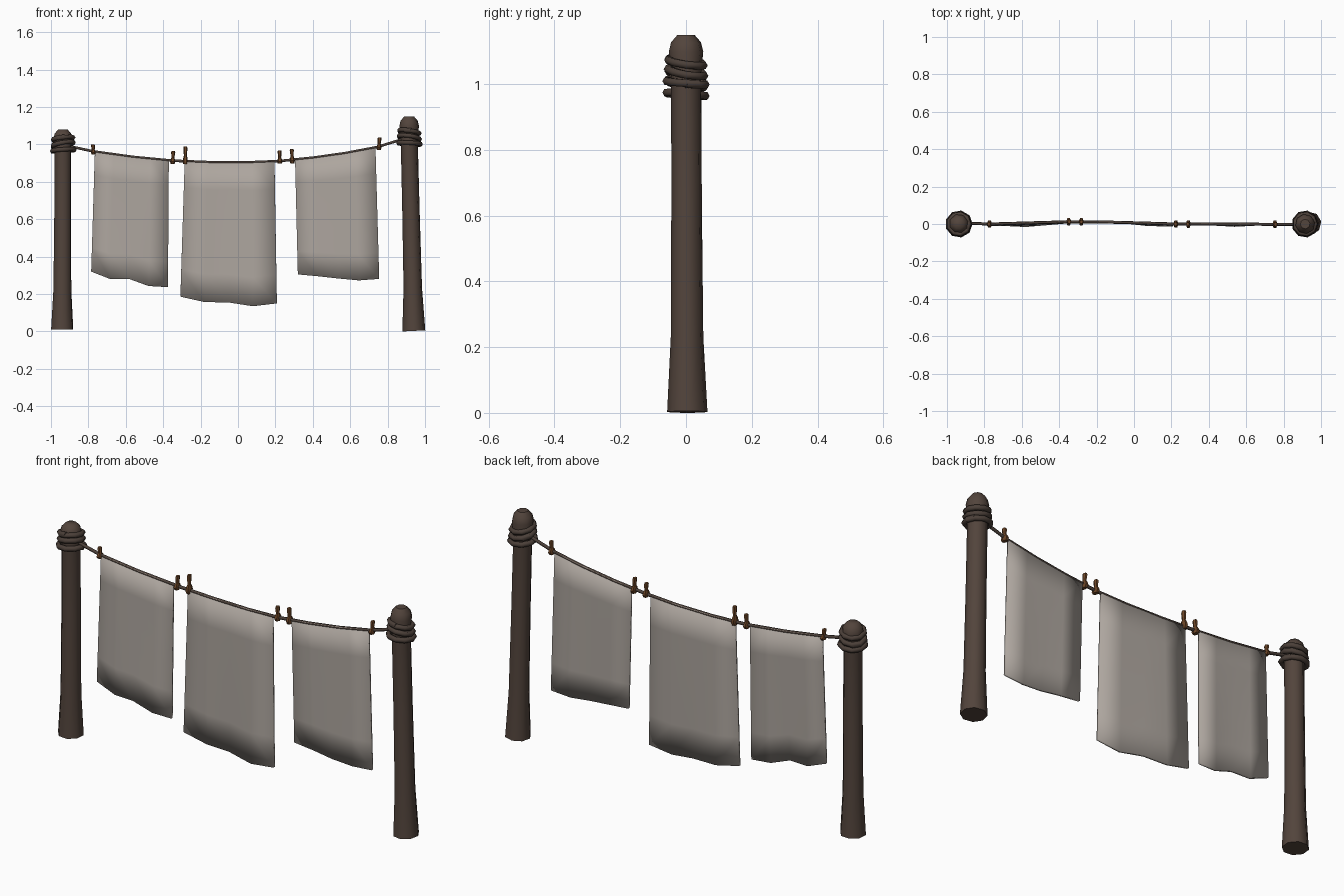
import bpy, bmesh, math
from mathutils import Vector

cube = bpy.data.objects.get("Cube")
if cube:
    bpy.data.objects.remove(cube, do_unlink=True)


def material(name, rgb):
    m = bpy.data.materials.new(name)
    m.use_nodes = True
    m.diffuse_color = (*rgb, 1)
    bsdf = m.node_tree.nodes["Principled BSDF"]
    bsdf.inputs["Base Color"].default_value = (*rgb, 1)
    bsdf.inputs["Roughness"].default_value = 0.9
    return m


WOOD = material("dark_wood", (0.085, 0.058, 0.045))
ROPE = material("rope_brown", (0.07, 0.05, 0.04))
PEG = material("peg_brown", (0.15, 0.06, 0.02))
CLOTH = material("grey_linen", (0.42, 0.38, 0.345))


def finish(name, bm, mat, angle):
    bmesh.ops.recalc_face_normals(bm, faces=bm.faces)
    mesh = bpy.data.meshes.new(name)
    bm.to_mesh(mesh)
    bm.free()
    mesh.materials.append(mat)
    ob = bpy.data.objects.new(name, mesh)
    bpy.context.collection.objects.link(ob)
    bpy.ops.object.select_all(action='DESELECT')
    bpy.context.view_layer.objects.active = ob
    ob.select_set(True)
    bpy.ops.object.shade_smooth_by_angle(angle=math.radians(angle))
    return ob


def skin_rings(bm, rings):
    """Bridge successive vertex rings and cap both ends."""
    loops = [[bm.verts.new(p) for p in ring] for ring in rings]
    n = len(loops[0])
    for a, b in zip(loops, loops[1:]):
        for i in range(n):
            j = (i + 1) % n
            bm.faces.new((a[i], a[j], b[j], b[i]))
    bm.faces.new(loops[0][::-1])
    bm.faces.new(loops[-1])


def lathe(name, profile, sides, mat, turn=0.0, angle=50, base_tilt=0.0):
    """Stack of round sections: (x, y, z, radius x, radius y)."""
    bm = bmesh.new()
    rings = []
    for k, (x, y, z, rx, ry) in enumerate(profile):
        ring = []
        for i in range(sides):
            a = turn + math.tau * i / sides
            dz = base_tilt * math.cos(a) if k == 0 else 0
            ring.append((x + rx * math.cos(a), y + ry * math.sin(a), z + dz))
        rings.append(ring)
    skin_rings(bm, rings)
    return finish(name, bm, mat, angle)


def tube(name, points, radius, sides, mat):
    bm = bmesh.new()
    pts = [Vector(p) for p in points]
    rings = []
    for i, p in enumerate(pts):
        t = (pts[min(i + 1, len(pts) - 1)] - pts[max(i - 1, 0)]).normalized()
        side = t.cross(Vector((0, 0, 1))).normalized()
        up = side.cross(t)
        rings.append([p + radius * (side * math.cos(a) + up * math.sin(a))
                      for a in (math.tau * k / sides for k in range(sides))])
    skin_rings(bm, rings)
    return finish(name, bm, mat, 65)


def interpolate(table, x):
    for (x0, a), (x1, b) in zip(table, table[1:]):
        if x <= x1:
            return a + (b - a) * (x - x0) / (x1 - x0)
    return table[-1][1]


# Posts: flared foot, straight shaft, rounded head
def post(name, foot_x, head_x, bottom, top, turn, tilt):
    sections = [(0, 0.062), (0.2, 0.05), (0.55, 0.047), (0.9, 0.046),
                (0.955, 0.053), (0.98, 0.046), (1.0, 0.026)]
    prof = []
    for f, r in sections:
        x = foot_x + (head_x - foot_x) * min(1, f * 1.1)
        prof.append((x, 0.004 * (1 - f), bottom + (top - bottom) * f, r, r))
    lathe(name, prof, 8, WOOD, turn, base_tilt=tilt)


post("right_post", -0.94, -0.936, 0.01, 1.08, 0.3, 0)
post("left_post", 0.94, 0.915, 0.003, 1.15, 0.15, 0.003)


# Rope wound around each post head
def wrap(name, x, z, tilt):
    steps = 9
    turns = ((0.0, 0.060, 0.4), (0.032, 0.056, 1.0), (0.062, 0.054, 0.8))
    for k, (dz, r, s) in enumerate(turns):
        pts = []
        for i in range(steps + 2):
            a = math.tau * i / steps + k * 2.1
            pts.append((x + r * math.cos(a), r * math.sin(a),
                        z + dz + 0.003 * i / steps
                        + tilt * s * math.cos(a) - 0.011 * s * math.sin(a)))
        tube(f"{name}_{k + 1}", pts, 0.013, 6, ROPE)


wrap("right_post_wrap", -0.936, 0.967, 0.009)
wrap("left_post_wrap", 0.915, 1.003, -0.009)

# Sagging line between the posts
LINE = [(-0.9, 0.99), (-0.77, 0.962), (-0.56, 0.933), (-0.35, 0.913),
        (-0.15, 0.905), (0.05, 0.904), (0.22, 0.911), (0.4, 0.929),
        (0.57, 0.953), (0.74, 0.985), (0.88, 1.028)]
SWAY = [(-0.9, 0.004), (-0.77, 0), (-0.35, 0.012), (-0.1, 0.01),
        (0.22, 0.0), (0.9, -0.002)]
tube("washing_line", [(x, interpolate(SWAY, x), z) for x, z in LINE],
     0.008, 6, ROPE)


# Hanging cloths with gentle folds and an uneven hem
def cloth(name, top, bottom, hem, folds):
    cols, rows = len(hem) - 1, 5
    bm = bmesh.new()
    grid = []
    for r in range(rows + 1):
        v = r / rows
        line = []
        for c in range(cols + 1):
            u = c / cols
            xt = top[0] + (top[1] - top[0]) * u
            xb = bottom[0] + (bottom[1] - bottom[0]) * u
            zt = interpolate(LINE, xt) + 0.004
            y = interpolate(SWAY, xt) + folds[c] * v
            line.append(bm.verts.new((xt + (xb - xt) * v, y,
                                      zt + (hem[c] - zt) * v)))
        grid.append(line)
    for a, b in zip(grid, grid[1:]):
        for c in range(cols):
            bm.faces.new((a[c], b[c], b[c + 1], a[c + 1]))
    ob = finish(name, bm, CLOTH, 50)
    mod = ob.modifiers.new("thickness", 'SOLIDIFY')
    mod.thickness = 0.012
    mod.offset = 0


cloth("right_cloth", (-0.765, -0.37), (-0.785, -0.375),
      (0.32, 0.28, 0.28, 0.243, 0.237), (-0.004, -0.008, -0.016, -0.01, -0.004))
cloth("middle_cloth", (-0.285, 0.195), (-0.308, 0.208),
      (0.186, 0.157, 0.155, 0.135, 0.15), (-0.002, 0.002, 0.0, -0.01, -0.008))
cloth("left_cloth", (0.305, 0.735), (0.32, 0.755),
      (0.305, 0.295, 0.283, 0.273, 0.281), (0.0, -0.002, -0.008, -0.002, 0.0))

# Clothes pegs: stubby foot gripping the line, narrow neck, flared head
PEGS = [(-0.772, 0.947, 1.0, -0.004), (-0.35, 0.896, 0.965, 0.004),
        (-0.282, 0.895, 0.988, 0.001), (0.224, 0.897, 0.967, -0.002),
        (0.291, 0.899, 0.976, -0.004), (0.753, 0.971, 1.036, 0.004)]
for n, (x, z0, z1, lean) in enumerate(PEGS):
    y, h = interpolate(SWAY, x), z1 - z0
    shape = [(0, 0.011, 0.016), (0.18, 0.014, 0.023), (0.36, 0.011, 0.018),
             (0.5, 0.008, 0.010), (0.9, 0.011, 0.013), (1, 0.009, 0.011)]
    lathe(f"clothes_peg_{n + 1}",
          [(x + lean * f, y, z0 + h * f, rx, ry) for f, rx, ry in shape],
          6, PEG, angle=35)
